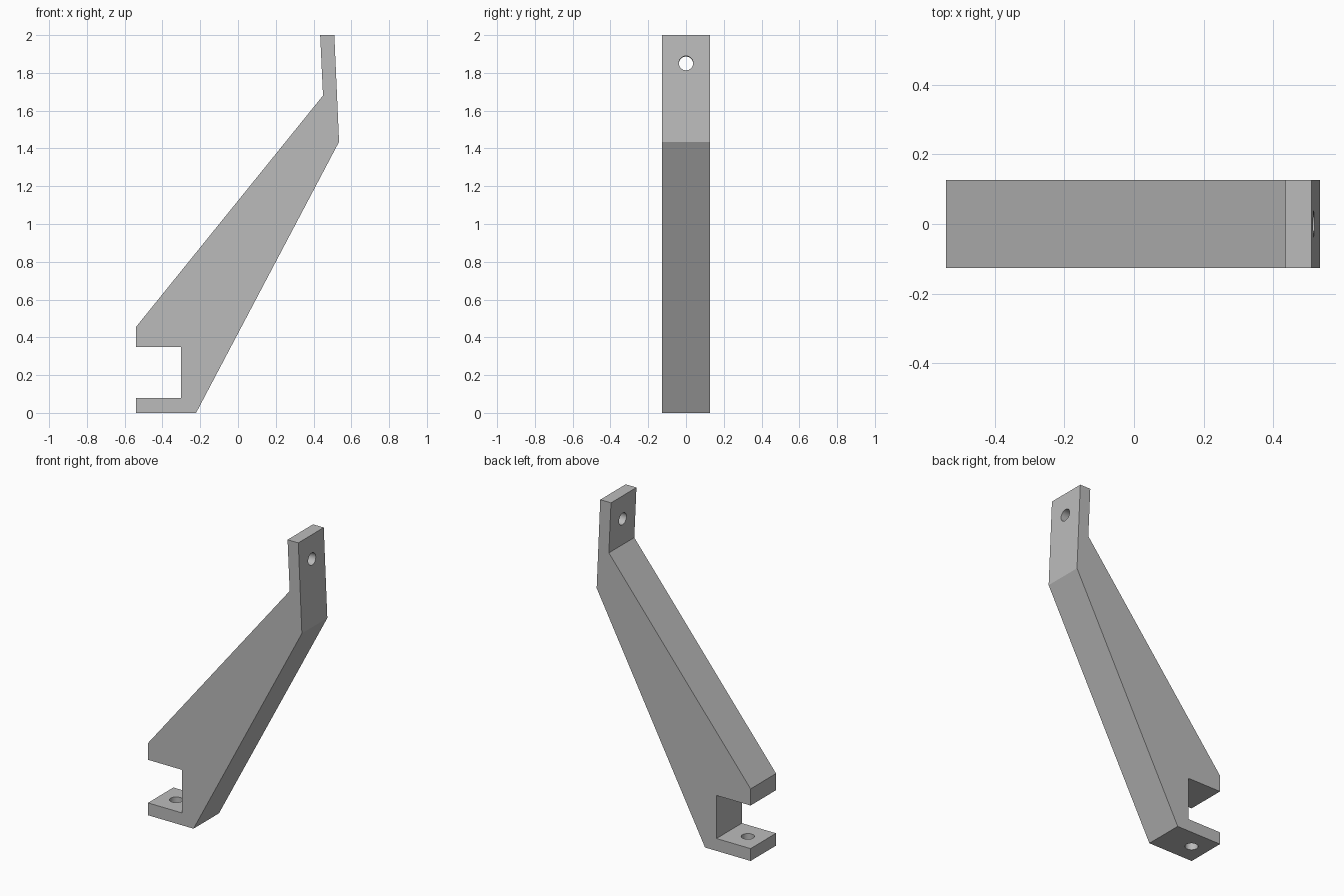
import bpy
import bmesh
import math
from mathutils import Matrix, Vector

cube = bpy.data.objects.get("Cube")
if cube:
    bpy.data.objects.remove(cube, do_unlink=True)

HALF_WIDTH = 0.127
HOLE_RADIUS = 0.038

grey = bpy.data.materials.new("plain grey")
grey.use_nodes = True
color = (0.5, 0.5, 0.5, 1)
grey.diffuse_color = color
grey.node_tree.nodes["Principled BSDF"].inputs["Base Color"].default_value = color


def add_object(name, bm):
    bmesh.ops.recalc_face_normals(bm, faces=bm.faces)
    mesh = bpy.data.meshes.new(name)
    bm.to_mesh(mesh)
    bm.free()
    mesh.materials.append(grey)
    obj = bpy.data.objects.new(name, mesh)
    bpy.context.collection.objects.link(obj)
    return obj


def drill(target, name, center, axis):
    """Cut a round screw hole through the target along an axis."""
    bm = bmesh.new()
    turn = Vector((0, 0, 1)).rotation_difference(Vector(axis)).to_matrix().to_4x4()
    bmesh.ops.create_cone(bm, cap_ends=True, segments=32, radius1=HOLE_RADIUS,
                          radius2=HOLE_RADIUS, depth=0.2,
                          matrix=Matrix.Translation(center) @ turn)
    cutter = add_object(name, bm)
    cutter.hide_render = True
    mod = target.modifiers.new(name, "BOOLEAN")
    mod.operation = "DIFFERENCE"
    mod.solver = "EXACT"
    mod.object = cutter
    bpy.context.view_layer.objects.active = target
    bpy.ops.object.modifier_apply(modifier=name)
    bpy.data.objects.remove(cutter, do_unlink=True)


# Side profile of the bracket: lower tab, slot, slanted arm, upper tab
profile = [(-0.54, 0), (-0.222, 0), (0.535, 1.435), (0.51, 2), (0.435, 2),
           (0.45, 1.68), (-0.54, 0.455), (-0.54, 0.35), (-0.302, 0.35),
           (-0.302, 0.078), (-0.54, 0.078)]
bm = bmesh.new()
side = bm.faces.new([bm.verts.new((x, -HALF_WIDTH, z)) for x, z in profile])
solid = bmesh.ops.extrude_face_region(bm, geom=[side], use_keep_orig=True)
moved = [v for v in solid["geom"] if isinstance(v, bmesh.types.BMVert)]
bmesh.ops.translate(bm, verts=moved, vec=(0, 2 * HALF_WIDTH, 0))
bracket = add_object("bracket", bm)

# Screw holes, square to the upper and lower tabs
drill(bracket, "upper_hole", (0.48, 0, 1.85), (1, 0, 0.045))
drill(bracket, "lower_hole", (-0.432, 0, 0.04), (0, 0, 1))

# Flat faces with smooth hole walls
bpy.ops.object.select_all(action="DESELECT")
bracket.select_set(True)
bpy.context.view_layer.objects.active = bracket
bpy.ops.object.shade_smooth_by_angle(angle=math.radians(30))
